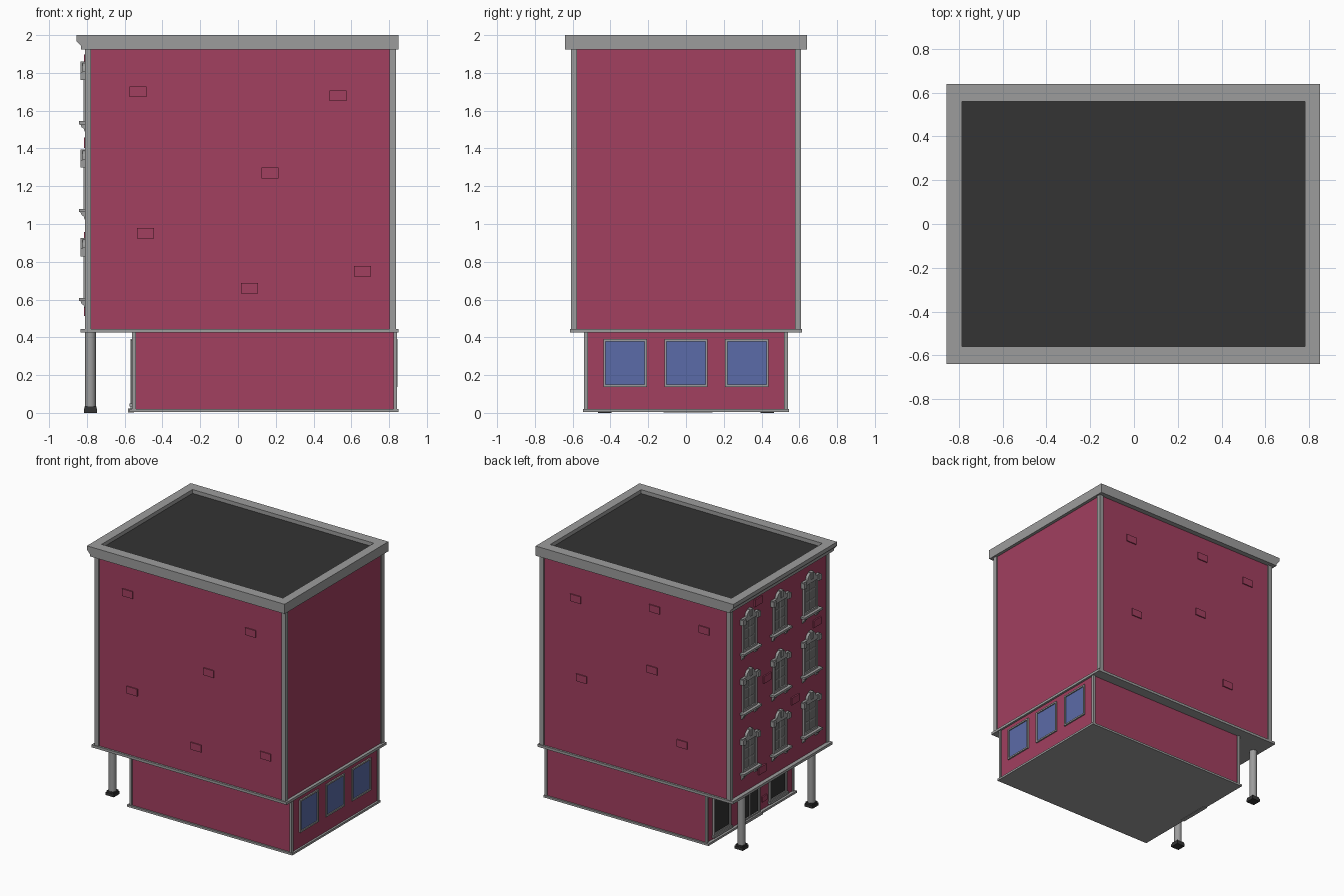
import bpy, bmesh, math
from mathutils import Vector

if "Cube" in bpy.data.objects:
    bpy.data.objects.remove(bpy.data.objects["Cube"])

def mat(name, r, g, b):
    m = bpy.data.materials.new(name)
    m.diffuse_color = (r, g, b, 1)
    m.use_nodes = True
    m.node_tree.nodes["Principled BSDF"].inputs["Base Color"].default_value = m.diffuse_color
    return m

RED = mat("brick_red", 0.36, 0.05, 0.115)
GREY = mat("stone_grey", 0.335, 0.335, 0.335)
DARK = mat("roof_dark", 0.033, 0.033, 0.033)
PANE = mat("pane_grey", 0.19, 0.19, 0.19)
BLUE = mat("glass_blue", 0.105, 0.147, 0.392)

def finish(bm, name, m):
    bmesh.ops.recalc_face_normals(bm, faces=bm.faces)
    me = bpy.data.meshes.new(name)
    bm.to_mesh(me)
    bm.free()
    me.materials.append(m)
    ob = bpy.data.objects.new(name, me)
    bpy.context.collection.objects.link(ob)
    return ob

def boxes(name, m, items):
    """One object from boxes given as (x0, x1, y0, y1, z0, z1)."""
    bm = bmesh.new()
    for x0, x1, y0, y1, z0, z1 in items:
        vs = bmesh.ops.create_cube(bm, size=1)["verts"]
        for v in vs:
            v.co = Vector(((x0 + x1) / 2 + v.co.x * (x1 - x0),
                           (y0 + y1) / 2 + v.co.y * (y1 - y0),
                           (z0 + z1) / 2 + v.co.z * (z1 - z0)))
    return finish(bm, name, m)

def prism(name, m, pts, axis, a, b):
    """Extrude a profile: axis 'x' takes (y, z) points, axis 'y' takes (x, z)."""
    bm = bmesh.new()
    f = bm.faces.new([bm.verts.new((a, p, z) if axis == "x" else (p, a, z)) for p, z in pts])
    new = bmesh.ops.extrude_face_region(bm, geom=[f])["geom"]
    d = (b - a, 0, 0) if axis == "x" else (0, b - a, 0)
    bmesh.ops.translate(bm, vec=d, verts=[v for v in new if isinstance(v, bmesh.types.BMVert)])
    return finish(bm, name, m)

def frame(x0, x1, y, w, z0, z1, t):
    """Four bars around an opening on an x-facing wall."""
    h = w / 2
    return [(x0, x1, y - h, y - h + t, z0, z1), (x0, x1, y + h - t, y + h, z0, z1),
            (x0, x1, y - h + t, y + h - t, z0, z0 + t), (x0, x1, y - h + t, y + h - t, z1 - t, z1)]

# Main masses
boxes("upper_walls", RED, [(-0.804, 0.826, -0.6, 0.6, 0.44, 1.93)])
boxes("lower_walls", RED, [(-0.552, 0.834, -0.532, 0.532, 0.015, 0.43)])
boxes("floor_band", GREY, [(-0.835, 0.85, -0.615, 0.615, 0.425, 0.445)])
boxes("base_band", GREY, [(-0.575, 0.85, -0.545, 0.545, 0.004, 0.02)])

# Corner trims
def corners(x0, x1, y, t, z0, z1):
    return [(cx, cx + t, cy, cy + t, z0, z1) for cx in (x0, x1 - t) for cy in (-y, y - t)]
boxes("upper_corner_trims", GREY, corners(-0.811, 0.836, 0.61, 0.034, 0.445, 1.93))
boxes("lower_corner_trims", GREY, corners(-0.56, 0.842, 0.54, 0.02, 0.02, 0.425))

# Parapet ring, front cornice and roof
boxes("parapet", GREY, [(-0.83, -0.785, -0.64, 0.64, 1.925, 2), (0.78, 0.85, -0.64, 0.64, 1.925, 2),
                        (-0.785, 0.78, -0.64, -0.56, 1.925, 2), (-0.785, 0.78, 0.56, 0.64, 1.925, 2)])
prism("cornice", GREY, [(-0.829, 2), (-0.856, 2), (-0.856, 1.97), (-0.845, 1.958),
                        (-0.833, 1.945), (-0.829, 1.935)], "y", -0.64, 0.64)
boxes("roof", DARK, [(-0.785, 0.78, -0.56, 0.56, 1.93, 1.97)])

# Porch columns
for i, y in enumerate((-0.43, 0.43)):
    bm = bmesh.new()
    bmesh.ops.create_cone(bm, cap_ends=True, segments=24, radius1=0.028, radius2=0.028, depth=0.4)
    bmesh.ops.translate(bm, vec=(-0.781, y, 0.23), verts=bm.verts)
    col = finish(bm, "column_%d" % i, GREY)
    bpy.context.view_layer.objects.active = col
    col.select_set(True)
    bpy.ops.object.shade_smooth_by_angle()
    col.select_set(False)
    boxes("column_base_%d" % i, DARK, [(-0.816, -0.746, y - 0.035, y + 0.035, 0, 0.022),
                                       (-0.812, -0.75, y - 0.031, y + 0.031, 0.022, 0.034)])

# Blue rear windows
for i, y in enumerate((-0.322, 0, 0.322)):
    boxes("rear_window_frame_%d" % i, GREY, frame(0.83, 0.845, y, 0.23, 0.138, 0.39, 0.012))
    boxes("rear_window_glass_%d" % i, BLUE, [(0.83, 0.837, y - 0.104, y + 0.104, 0.15, 0.378)])

# Ornate upper windows
def ornate_window(tag, y, z):
    boxes("window_pane_" + tag, PANE, [(-0.808, -0.80, y - 0.075, y + 0.075, z, z + 0.26)])
    bars = frame(-0.818, -0.80, y, 0.17, z, z + 0.26, 0.02)
    bars.append((-0.813, -0.80, y - 0.007, y + 0.007, z + 0.02, z + 0.24))
    bars += [(-0.812, -0.80, y - 0.065, y + 0.065, z + k, z + k + 0.009) for k in (0.085, 0.165)]
    boxes("window_frame_" + tag, GREY, bars)
    # sill with two curved brackets
    boxes("window_sill_" + tag, GREY, [(-0.841, -0.80, y - 0.11, y + 0.11, z - 0.012, z + 0.004)])
    for s in (-1, 1):
        c = y + s * 0.08
        prism("sill_bracket_" + tag, GREY,
              [(-0.80, z - 0.012), (-0.834, z - 0.012), (-0.828, z - 0.028), (-0.816, z - 0.036),
               (-0.813, z - 0.05), (-0.80, z - 0.054)], "y", c - 0.014, c + 0.014)
    # hood with raised arch in the middle and end blocks
    t = z + 0.235
    arch = [(y + 0.05 * math.cos(a), t + 0.035 + 0.045 * math.sin(a))
            for a in [math.pi * k / 10 for k in range(11)]]
    prism("window_hood_" + tag, GREY, [(y + 0.1, t), (y + 0.1, t + 0.035)] + arch +
          [(y - 0.1, t + 0.035), (y - 0.1, t)], "x", -0.80, -0.824)
    boxes("hood_ends_" + tag, GREY, [(-0.835, -0.80, y + s * 0.09 - 0.016, y + s * 0.09 + 0.016,
                                      t - 0.012, t + 0.03) for s in (-1, 1)])
    boxes("hood_keystone_" + tag, GREY, [(-0.833, -0.80, y - 0.014, y + 0.014, t + 0.03, t + 0.085)])

for r, z in enumerate((0.605, 1.075, 1.54)):
    for c, y in enumerate((-0.375, 0, 0.375)):
        ornate_window("%d_%d" % (r, c), y, z)

# Ground floor shop windows and entrance
for i, y in enumerate((-0.335, 0.355)):
    boxes("shop_glass_%d" % i, DARK, [(-0.557, -0.548, y - 0.09, y + 0.09, 0.06, 0.37)])
    boxes("shop_frame_%d" % i, GREY, frame(-0.566, -0.548, y, 0.21, 0.045, 0.385, 0.018))
    boxes("shop_sill_%d" % i, GREY, [(-0.575, -0.548, y - 0.115, y + 0.115, 0.035, 0.05)])
boxes("door_leaves", DARK, [(-0.557, -0.548, -0.09, 0.11, 0.02, 0.37)])
boxes("door_frame", GREY, frame(-0.568, -0.548, 0.01, 0.24, 0.012, 0.39, 0.02) +
      [(-0.563, -0.548, 0.003, 0.017, 0.02, 0.29), (-0.563, -0.548, -0.09, 0.11, 0.285, 0.3)])
boxes("door_step", GREY, [(-0.582, -0.55, -0.12, 0.14, 0.002, 0.022)])

# Scattered raised bricks
W, H = 0.045, 0.028
south = [(-0.53, 1.7), (0.53, 1.68), (0.17, 1.27), (-0.49, 0.95), (0.06, 0.66), (0.66, 0.75)]
north = [(0.53, 1.66), (-0.15, 1.76), (-0.58, 1.71), (0.48, 1.05), (-0.13, 1.28), (-0.39, 0.77)]
west = [(0.265, 1.87), (-0.46, 1.43), (0.155, 1.23), (-0.19, 0.93), (0.217, 0.54)]
porch = [(-0.17, 0.1), (-0.18, 0.26), (0.19, 0.37), (-0.48, 0.27)]
boxes("front_bricks", RED, [(x - W, x + W, -0.608, -0.59, z - H, z + H) for x, z in south])
boxes("back_bricks", RED, [(x - W, x + W, 0.59, 0.608, z - H, z + H) for x, z in north])
boxes("left_bricks", RED, [(-0.815, -0.80, y - W, y + W, z - H, z + H) for y, z in west])
boxes("porch_bricks", RED, [(-0.562, -0.55, y - 0.03, y + 0.03, z - 0.02, z + 0.02) for y, z in porch])
